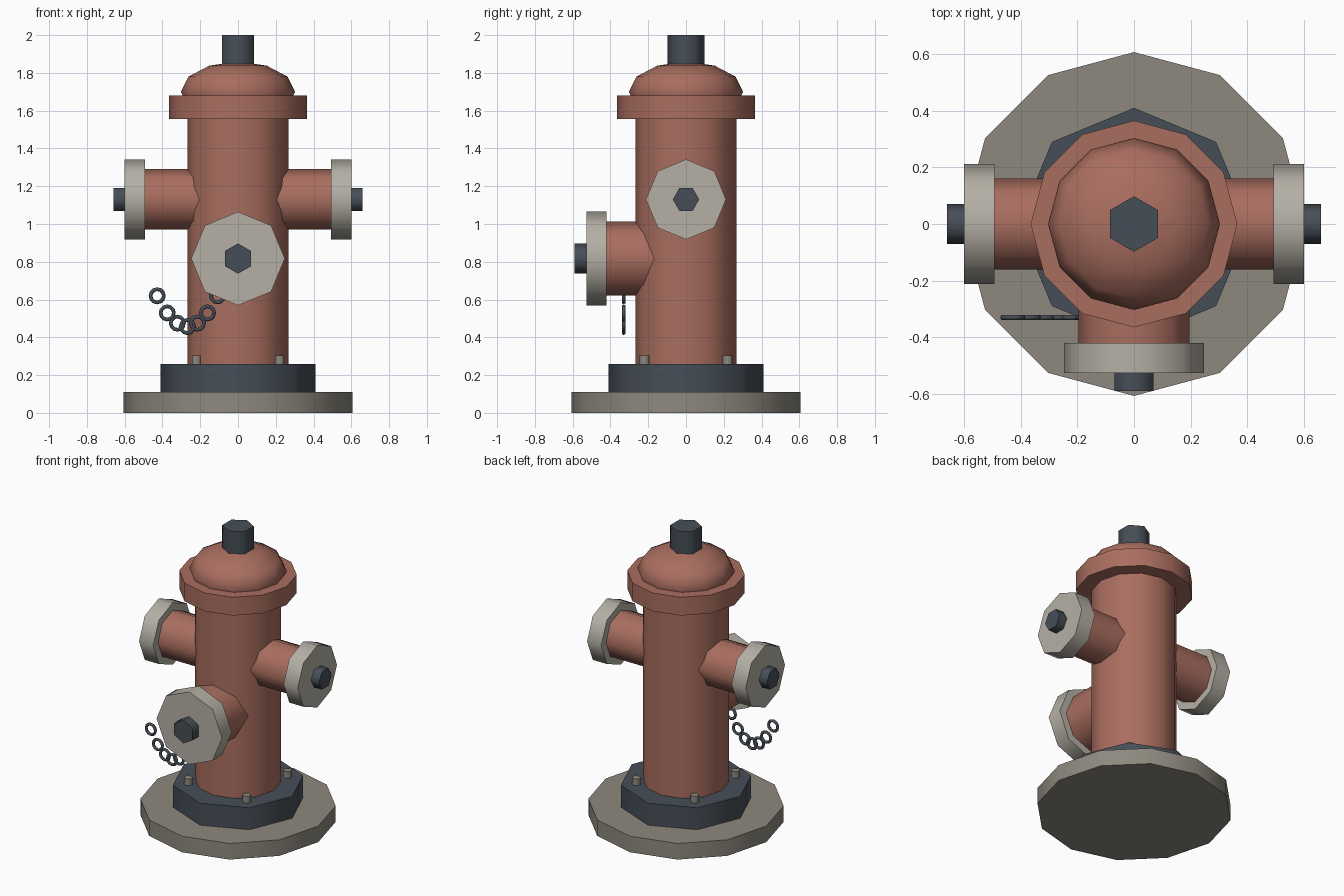
import bpy
from math import radians, pi

if "Cube" in bpy.data.objects:
    bpy.data.objects.remove(bpy.data.objects["Cube"])


def material(name, rgb):
    m = bpy.data.materials.new(name)
    m.diffuse_color = (*rgb, 1)
    m.use_nodes = True
    m.node_tree.nodes["Principled BSDF"].inputs["Base Color"].default_value = m.diffuse_color
    return m


RED = material("red_paint", (0.40, 0.155, 0.115))
STEEL = material("dark_steel", (0.062, 0.076, 0.095))
CAP = material("pale_metal", (0.46, 0.43, 0.375))
STONE = material("stone", (0.27, 0.25, 0.21))


def finish(name, mat):
    ob = bpy.context.object
    ob.name = name
    ob.data.materials.append(mat)
    bpy.ops.object.transform_apply(location=False, rotation=True, scale=True)
    bpy.ops.object.shade_smooth_by_angle(angle=radians(65))
    return ob


ROT = {"x": (0, pi / 2, 0), "y": (pi / 2, 0, 0), "z": (0, 0, 0)}


def prism(name, mat, sides, r, axis, a, b, at=(0, 0, 0)):
    """Prism running from a to b along the axis through the point at."""
    loc = list(at)
    loc["xyz".index(axis)] = (a + b) / 2
    bpy.ops.mesh.primitive_cylinder_add(vertices=sides, radius=r, depth=abs(b - a),
                                        location=loc, rotation=ROT[axis])
    return finish(name, mat)


# Base, flange and barrel
prism("base_slab", STONE, 12, 0.607, "z", 0, 0.11)
prism("base_flange", STEEL, 8, 0.41, "z", 0.11, 0.26)
prism("barrel", RED, 12, 0.267, "z", 0.26, 1.56)

# Bonnet: collar, flattened dome and top nut
prism("collar", RED, 12, 0.365, "z", 1.555, 1.68)
bpy.ops.mesh.primitive_uv_sphere_add(segments=12, ring_count=6, radius=1,
                                     location=(0, 0, 1.70), rotation=(0, 0, 0))
bpy.context.object.scale = (0.303, 0.303, 0.16)
finish("bonnet_dome", RED)
prism("top_nut", STEEL, 6, 0.098, "z", 1.80, 2.0)

# Side outlets
for s, side in ((-1, "left"), (1, "right")):
    c = (0, 0, 1.13)
    prism(side + "_outlet", RED, 8, 0.16, "x", s * 0.15, s * 0.50, c)
    prism(side + "_cap", CAP, 8, 0.212, "x", s * 0.493, s * 0.60, c)
    prism(side + "_cap_nut", STEEL, 6, 0.07, "x", s * 0.58, s * 0.66, c)

# Front outlet
c = (0, 0, 0.817)
prism("front_outlet", RED, 8, 0.196, "y", -0.12, -0.43, c)
prism("front_cap", CAP, 8, 0.248, "y", -0.42, -0.526, c)
prism("front_cap_nut", STEEL, 6, 0.08, "y", -0.50, -0.59, c)

# Flange bolts
for i, (x, y) in enumerate([(-1, -1), (1, -1), (1, 1), (-1, 1)]):
    prism(f"flange_bolt_{i + 1}", STONE, 6, 0.028, "z", 0.25, 0.305, (x * 0.22, y * 0.22, 0))

# Hanging chain: links along a sagging curve
for i in range(-3, 4):
    bpy.ops.mesh.primitive_torus_add(
        major_radius=0.035, minor_radius=0.01, major_segments=12, minor_segments=6,
        location=(-0.268 + i * 0.0533, -0.33, 0.457 + 0.163 * (i / 3) ** 2),
        rotation=(pi / 2, 0, 0))
    finish(f"chain_link_{i + 4}", STEEL)
